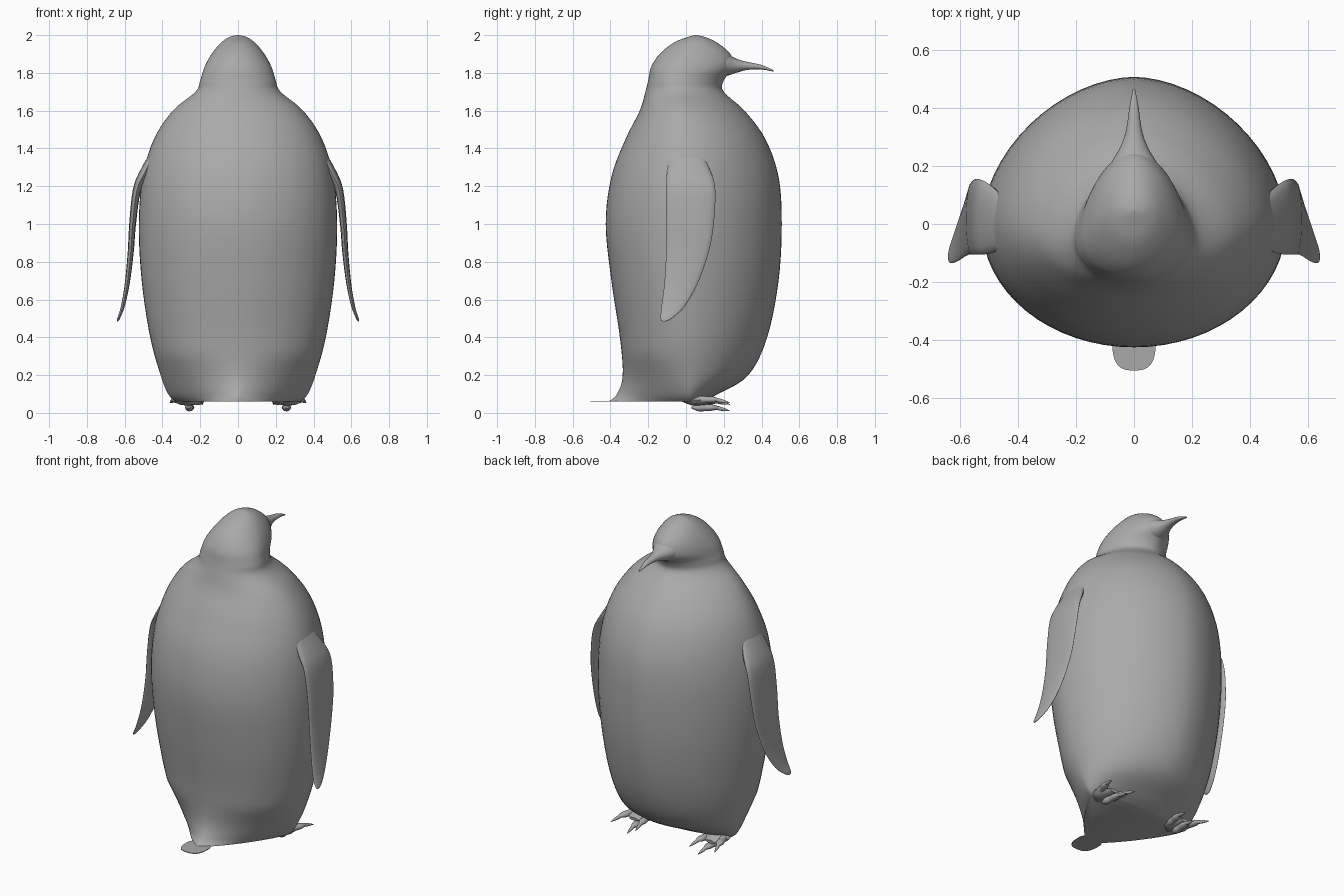
import bpy
import bmesh
from math import cos, sin, pi, copysign
from mathutils import Vector

cube = bpy.data.objects.get("Cube")
if cube:
    bpy.data.objects.remove(cube, do_unlink=True)

grey = bpy.data.materials.new("plain_grey")
grey.use_nodes = True
COLOUR = (0.4, 0.4, 0.4, 1)
grey.diffuse_color = COLOUR
grey.node_tree.nodes["Principled BSDF"].inputs["Base Color"].default_value = COLOUR


def smooth_rows(rows, steps):
    """Catmull-Rom interpolation between section rows."""
    rows = [Vector(r) for r in rows]
    out = []
    for i in range(len(rows) - 1):
        a, b, c = rows[max(i - 1, 0)], rows[i], rows[i + 1]
        d = rows[min(i + 2, len(rows) - 1)]
        for s in range(steps):
            t = s / steps
            out.append(b + (c - a) * t / 2 + (a * 2 - b * 5 + c * 4 - d) * t**2 / 2
                       + (b * 3 - a - c * 3 + d) * t**3 / 2)
    return out + [rows[-1]]


def loft(name, rings, mirror=False):
    """Skin closed rings of points and cap both ends."""
    bm = bmesh.new()
    loops = [[bm.verts.new(p) for p in ring] for ring in rings]
    n = len(loops[0])
    for low, high in zip(loops, loops[1:]):
        for i in range(n):
            j = (i + 1) % n
            bm.faces.new((low[i], low[j], high[j], high[i]))
    bm.faces.new(loops[0][::-1])
    bm.faces.new(loops[-1])
    bmesh.ops.recalc_face_normals(bm, faces=bm.faces)
    mesh = bpy.data.meshes.new(name)
    made = [(name, 1)] if not mirror else [("left_" + name, 1), ("right_" + name, -1)]
    bm.to_mesh(mesh)
    for label, side in made:
        if side < 0:
            mesh = mesh.copy()
            for v in mesh.vertices:
                v.co.x *= -1
            mesh.flip_normals()
        obj = bpy.data.objects.new(label, mesh)
        bpy.context.collection.objects.link(obj)
        mesh.materials.append(grey)
        bpy.ops.object.select_all(action='DESELECT')
        obj.select_set(True)
        bpy.context.view_layer.objects.active = obj
        bpy.ops.object.shade_smooth_by_angle(angle=pi / 4)
    bm.free()


def power(v, e):
    return copysign(abs(v) ** e, v)


def angles(n):
    return [2 * pi * i / n for i in range(n)]


# Body and head: height, back, front, half width, depth of widest point
body = [(.06, -.41, .08, .33, .02), (.1, -.365, .17, .37, .02),
        (.2, -.335, .33, .41, .02), (.4, -.35, .43, .465, .01),
        (.7, -.395, .49, .51, 0), (1, -.425, .507, .525, 0),
        (1.25, -.395, .49, .505, 0), (1.45, -.32, .42, .445, 0),
        (1.6, -.245, .31, .345, -.02), (1.7, -.215, .2, .225, -.04),
        (1.76, -.2, .2, .2, -.05), (1.83, -.185, .25, .178, -.03),
        (1.9, -.14, .235, .14, .01), (1.96, -.065, .165, .09, .04),
        (1.99, .01, .1, .045, .05), (2, .045, .055, .005, .05)]


def body_ring(row):
    z, back, front, width, mid = row
    pinch = max(0, 1 - (z - .06) / .25)      # the back narrows into the tail
    ring = []
    for a in angles(64):
        e = 2 / 1.8 if sin(a) > 0 else 2 / (2 - .8 * pinch)
        reach = front - mid if sin(a) > 0 else mid - back
        ring.append((width * power(cos(a), e), mid + reach * power(sin(a), e), z))
    return ring


loft("body", [body_ring(r) for r in smooth_rows(body, 5)])

# Beak: depth, centre height, half width, half height
beak = [(.1, 1.85, .13, .09), (.2, 1.845, .085, .065), (.26, 1.838, .05, .04),
        (.32, 1.837, .028, .022), (.4, 1.83, .016, .012), (.464, 1.81, .004, .004)]
loft("beak", [[(w * cos(a), y, z + h * sin(a)) for a in angles(20)]
              for y, z, w, h in smooth_rows(beak, 4)])

# Flippers: height, back edge, front edge, centre x, half thickness
flipper = [(1.42, -.07, .06, .42, .02), (1.28, -.1, .13, .49, .03),
           (1.18, -.105, .155, .535, .022), (1, -.105, .147, .558, .018),
           (.85, -.105, .12, .568, .016), (.68, -.115, .06, .587, .013),
           (.56, -.13, -.01, .611, .01), (.5, -.135, -.075, .632, .007),
           (.485, -.125, -.105, .638, .003)]
loft("flipper", [[(x + t * cos(a), (b + f) / 2 + (f - b) / 2 * sin(a), z)
                  for a in angles(20)]
                 for z, b, f, x, t in smooth_rows(flipper, 4)], mirror=True)


def tapered(name, start, end, sizes):
    """Rounded tapering part along a straight line, given (w, h) sizes."""
    start, end = Vector(start), Vector(end)
    across = (end - start).cross(Vector((0, 0, 1))).normalized()
    up = across.cross(end - start).normalized()
    rows = smooth_rows([(i / (len(sizes) - 1), w, h)
                        for i, (w, h) in enumerate(sizes)], 3)
    loft(name, [[start.lerp(end, t) + across * w * cos(a) + up * h * sin(a)
                 for a in angles(12)] for t, w, h in rows], mirror=True)


# Feet: a pad, three splayed toes and their claws
tapered("foot_pad", (.265, -.02, .075), (.265, .14, .06),
        [(.02, .015), (.07, .03), (.07, .025), (.03, .01)])
toes = [("inner", .22, .195, .062), ("middle", .262, .25, .028), ("outer", .3, .345, .07)]
for label, x0, x1, z in toes:
    base, tip = Vector((x0, .03, z)), Vector((x1, .18, z))
    tapered(label + "_toe", base, tip,
            [(.008, .005), (.022, .02), (.02, .018), (.022, .016), (.006, .005)])
    point = tip + (tip - base) * .36 - Vector((0, 0, .018))
    tapered(label + "_claw", tip - (tip - base) * .15, point,
            [(.012, .011), (.009, .009), (.001, .001)])

# Tail: thin flat rounded tip behind the body
outline = [(.075 * power(cos(a), .7), -.4 + (.105 if sin(a) < 0 else .05) * power(sin(a), .7))
           for a in angles(32)]
loft("tail", [[(x, y, z) for x, y in outline] for z in (.06, .064)])
